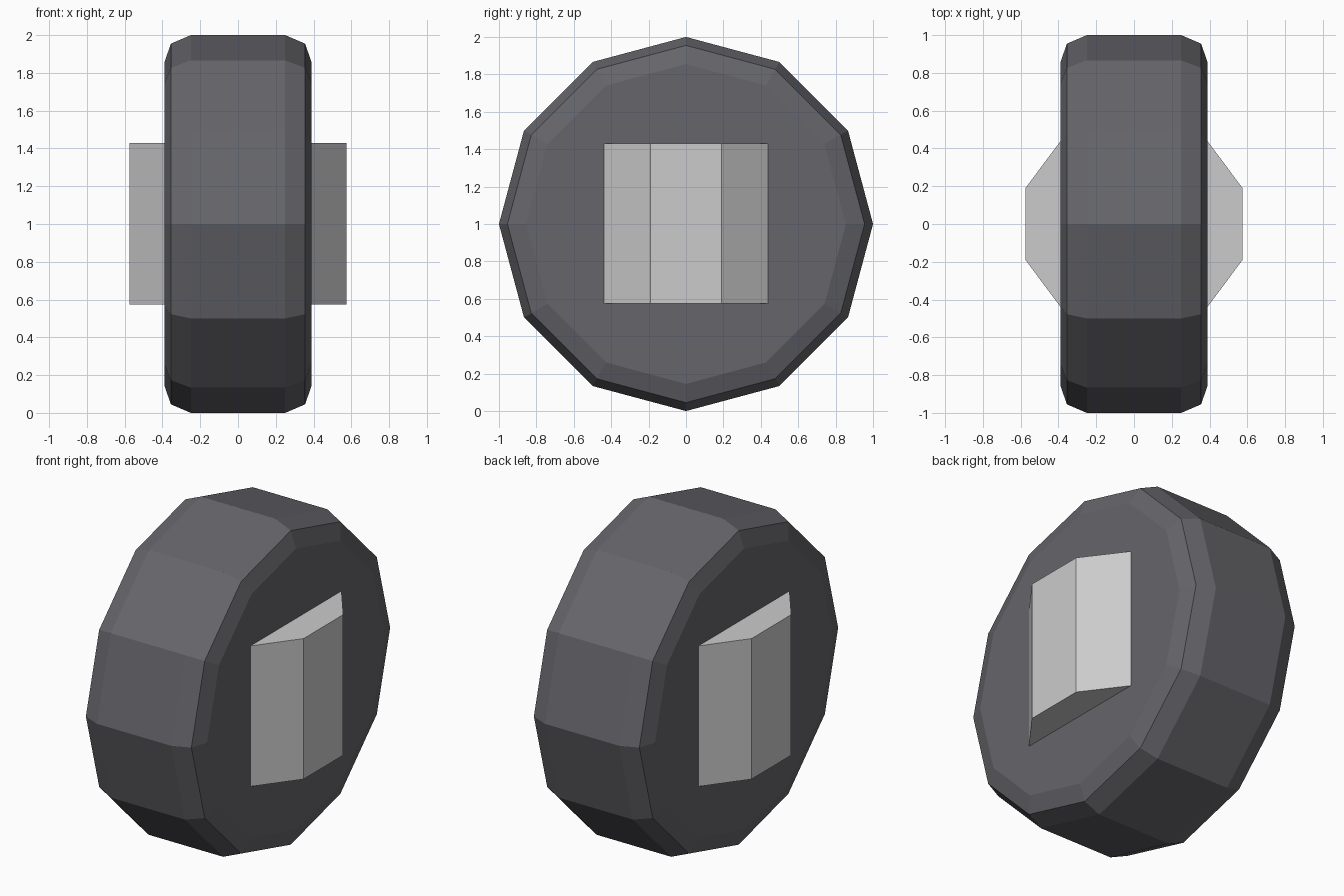
import bpy, bmesh
from math import sin, cos, pi

if "Cube" in bpy.data.objects:
    bpy.data.objects.remove(bpy.data.objects["Cube"])


def loft(name, rings, color=None):
    """Skin a list of closed rings and cap both ends."""
    bm = bmesh.new()
    loops = [[bm.verts.new(p) for p in ring] for ring in rings]
    n = len(loops[0])
    for a, b in zip(loops, loops[1:]):
        for i in range(n):
            j = (i + 1) % n
            bm.faces.new((a[i], a[j], b[j], b[i]))
    bm.faces.new(loops[0])
    bm.faces.new(loops[-1])
    bmesh.ops.recalc_face_normals(bm, faces=bm.faces)
    mesh = bpy.data.meshes.new(name)
    bm.to_mesh(mesh)
    bm.free()
    obj = bpy.data.objects.new(name, mesh)
    bpy.context.collection.objects.link(obj)
    if color:
        mat = bpy.data.materials.new(name + "_material")
        mat.diffuse_color = color
        mat.use_nodes = True
        mat.node_tree.nodes["Principled BSDF"].inputs["Base Color"].default_value = mat.diffuse_color
        mesh.materials.append(mat)
    return obj


# Twelve-sided tyre around the x axis, with two-step bevelled shoulders
half = [(0.25, 1.0), (0.355, 0.955), (0.39, 0.855)]
profile = [(-x, r) for x, r in reversed(half)] + half
loft("tyre",
     [[(x, r * sin(i * pi / 6), 1 + r * cos(i * pi / 6)) for i in range(12)]
      for x, r in profile],
     (0.13, 0.13, 0.145, 1))

# Upright eight-sided hub block passing through the tyre
quarter = [(0.575, 0.19), (0.388, 0.44)]
outline = (quarter + [(-x, y) for x, y in reversed(quarter)]
           + [(-x, -y) for x, y in quarter]
           + [(x, -y) for x, y in reversed(quarter)])
loft("hub", [[(x, y, z) for x, y in outline] for z in (0.575, 1.43)])
